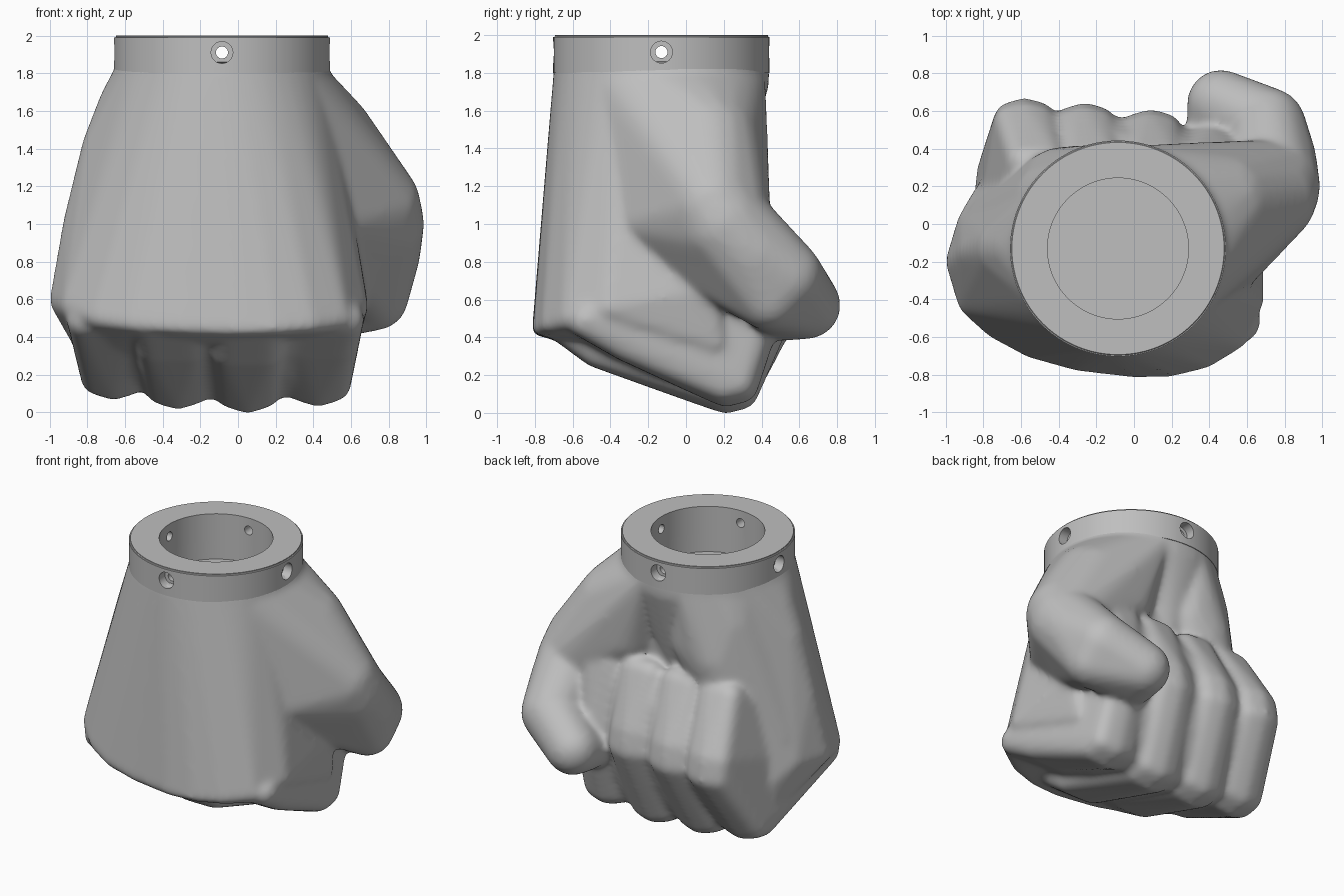
import bpy
import bmesh
import math
from mathutils import Matrix, Vector

default = bpy.data.objects.get("Cube")
if default:
    bpy.data.objects.remove(default)

grey = bpy.data.materials.new("plain grey")
grey.use_nodes = True
grey.diffuse_color = (0.52, 0.52, 0.52, 1)
grey.node_tree.nodes["Principled BSDF"].inputs["Base Color"].default_value = (0.52, 0.52, 0.52, 1)

WRIST = Vector((-0.085, -0.13, 0))
RADIUS = 0.573


def make_object(name, bm):
    mesh = bpy.data.meshes.new(name)
    bm.to_mesh(mesh)
    bm.free()
    obj = bpy.data.objects.new(name, mesh)
    bpy.context.collection.objects.link(obj)
    mesh.materials.append(grey)
    return obj


def add_hull(target, balls):
    """Skin a set of balls (x, y, z, radius) with one convex hull."""
    bm = bmesh.new()
    for x, y, z, r in balls:
        bmesh.ops.create_icosphere(bm, subdivisions=3, radius=r,
                                   matrix=Matrix.Translation((x, y, z)))
    bmesh.ops.delete(bm, geom=bm.faces[:] + bm.edges[:], context='EDGES_FACES')
    bmesh.ops.convex_hull(bm, input=bm.verts[:])
    loose = [v for v in bm.verts if not v.link_faces]
    bmesh.ops.delete(bm, geom=loose, context='VERTS')
    bmesh.ops.recalc_face_normals(bm, faces=bm.faces[:])
    mesh = bpy.data.meshes.new("hull")
    bm.to_mesh(mesh)
    bm.free()
    target.from_mesh(mesh)
    bpy.data.meshes.remove(mesh)


def wrist_ring(z, back_limit=1, left=-1, right=1):
    """Small balls around the wrist, limited to a range of x and y."""
    balls = []
    for i in range(48):
        a = i * math.tau / 48
        x = WRIST.x + 0.55 * math.cos(a)
        y = WRIST.y + 0.55 * math.sin(a)
        if left <= x <= right:
            balls.append((x, min(y, back_limit), z, 0.02))
    return balls


def add_cylinder(bm, radius, depth, matrix, segments=64):
    bmesh.ops.create_cone(bm, cap_ends=True, segments=segments, radius1=radius,
                          radius2=radius, depth=depth, matrix=matrix)


def cut(obj, cutter):
    mod = obj.modifiers.new("cut", 'BOOLEAN')
    mod.operation = 'DIFFERENCE'
    mod.solver = 'EXACT'
    mod.object = cutter
    cutter.hide_render = True


def bake(obj, angle):
    """Apply all modifiers and shade smooth below the given angle."""
    bpy.context.view_layer.update()
    graph = bpy.context.evaluated_depsgraph_get()
    mesh = bpy.data.meshes.new_from_object(obj.evaluated_get(graph))
    obj.modifiers.clear()
    obj.data = mesh
    mesh.shade_smooth()
    mesh.set_sharp_from_angle(angle=math.radians(angle))


fist_bm = bmesh.new()

# Wrist, sloping into the crease of the palm
add_hull(fist_bm, wrist_ring(1.74) + wrist_ring(1.84) + [(-0.1, 0.15, 1.25, 0.15)])

# Back of the hand, ending in the knuckle arc
add_hull(fist_bm, wrist_ring(1.82, back_limit=0.28) + [
    (-0.89, -0.2, 0.6, 0.11), (-0.84, -0.4, 0.57, 0.1),
    (-0.73, -0.54, 0.51, 0.07), (-0.55, -0.66, 0.475, 0.05),
    (-0.3, -0.74, 0.455, 0.04), (0.0, -0.775, 0.445, 0.04),
    (0.2, -0.77, 0.45, 0.04), (0.38, -0.715, 0.47, 0.05),
    (0.53, -0.6, 0.5, 0.07), (0.6, -0.4, 0.56, 0.09),
    (-0.82, -0.15, 1.0, 0.11), (-0.66, -0.13, 1.4, 0.17),
    (-0.55, -0.13, 1.6, 0.2), (-0.84, 0.0, 0.6, 0.1),
    (-0.77, 0.12, 0.5, 0.1), (-0.73, 0.14, 0.3, 0.1),
    (0.6, 0.1, 0.65, 0.08), (0.56, 0.15, 0.38, 0.08)])

# Heel of the palm, opposite the thumb, flowing into the outer edge
add_hull(fist_bm, wrist_ring(1.8, right=-0.22) + [
    (-0.4, 0.1, 1.52, 0.25), (-0.38, 0.18, 1.32, 0.23),
    (-0.48, 0.1, 1.0, 0.25), (-0.29, 0.17, 1.4, 0.24),
    (-0.68, -0.1, 1.1, 0.18), (-0.76, 0.02, 0.75, 0.13)])

# Thumb: fleshy base, middle part and tip folded over the fingers
joint = (0.74, 0.2, 1.0, 0.25)
bend = (0.71, 0.52, 0.72, 0.205)
under_bend = (0.73, 0.44, 0.61, 0.175)
add_hull(fist_bm, wrist_ring(1.8, left=0.04) + [
    (0.12, -0.1, 1.45, 0.3), (0.25, 0.2, 1.5, 0.22), (0.3, 0.22, 1.3, 0.2),
    (0.44, 0.1, 1.42, 0.3), (0.72, 0.14, 1.1, 0.25), (0.5, -0.22, 1.02, 0.16), joint])
add_hull(fist_bm, [(0.5, -0.2, 1.0, 0.16), (0.6, 0.1, 0.77, 0.15),
                   joint, (0.75, 0.34, 0.85, 0.22), bend, under_bend])
add_hull(fist_bm, [bend, under_bend, (0.46, 0.64, 0.57, 0.18),
                   (0.44, 0.52, 0.54, 0.16)])

# Fingers: x at knuckle, underside, fold and top; knuckle y, fold y, lowest z
fingers = {
    "little": (-0.71, -0.66, -0.58, -0.52, -0.46, 0.67, 0.07),
    "ring": (-0.37, -0.32, -0.26, -0.22, -0.66, 0.645, 0.02),
    "middle": (0.05, 0.05, 0.09, 0.11, -0.71, 0.61, 0.0),
    "index": (0.47, 0.425, 0.42, 0.42, -0.56, 0.54, 0.035),
}
core = []
for knuckle, under, fold, top, knuckle_y, fold_y, low in fingers.values():
    r = 0.095
    path = [(knuckle, knuckle_y + 0.03, 0.49, 0.2),
            ((knuckle + under) / 2, knuckle_y + 0.24, low + 0.335, 0.195),
            (under, 0.2, low + r + 0.02, 0.175),
            (under, 0.28, low + r + 0.035, 0.175),
            (fold, fold_y - r - 0.02, 0.62, 0.165),
            (fold, fold_y - r - 0.04, 0.74, 0.165),
            (top, 0.33, 1.1, 0.16)]
    # Middle of each finger stands slightly proud of its sides
    crown = [(under, 0.21, low + r - 0.005, r), (under, 0.29, low + r + 0.015, r),
             (fold, fold_y - r, 0.62, r), (fold, fold_y - r - 0.02, 0.74, r)]
    add_hull(fist_bm, crown + [(x + side * (half - r), y, z, r)
                               for x, y, z, half in path for side in (-1, 1)])
    core += [(x, y, z, r - 0.04) for x, y, z, half in path]

# Flesh between the fingers, keeping the grooves shallow
add_hull(fist_bm, core)

fist = make_object("fist", fist_bm)
remesh = fist.modifiers.new("merge", 'REMESH')
remesh.mode = 'VOXEL'
remesh.voxel_size = 0.018
soften = fist.modifiers.new("soften", 'SMOOTH')
soften.factor = 0.5
soften.iterations = 18

# Wrist collar with a slightly rounded rim
collar_bm = bmesh.new()
add_cylinder(collar_bm, RADIUS, 0.2, Matrix.Translation(WRIST + Vector((0, 0, 1.9))), 96)
rim = [e for e in collar_bm.edges if all(v.co.z > 1.99 for v in e.verts)]
bmesh.ops.bevel(collar_bm, geom=rim, offset=0.01, segments=3, affect='EDGES')
collar = make_object("wrist_collar", collar_bm)

# Bore through the collar and into the wrist
cutters = []
for name, radius, target in (("collar_bore", 0.374, collar), ("wrist_bore", 0.377, fist)):
    bore_bm = bmesh.new()
    add_cylinder(bore_bm, radius, 0.5, Matrix.Translation(WRIST + Vector((0, 0, 1.92))), 96)
    cutters.append(make_object(name, bore_bm))
    cut(target, cutters[-1])

# Four stepped screw holes around the collar
for i in range(4):
    turn = Matrix.Translation(WRIST + Vector((0, 0, 1.91))) @ Matrix.Rotation(i * math.pi / 2, 4, 'Z')
    for name, radius, depth, centre in (("screw_seat", 0.058, 0.2, RADIUS + 0.03),
                                        ("screw_hole", 0.032, 0.4, RADIUS - 0.1)):
        hole_bm = bmesh.new()
        place = turn @ Matrix.Translation((centre, 0, 0)) @ Matrix.Rotation(math.pi / 2, 4, 'Y')
        add_cylinder(hole_bm, radius, depth, place, 24)
        cutters.append(make_object(name, hole_bm))
        cut(collar, cutters[-1])

bake(fist, 50)
bake(collar, 30)
for cutter in cutters:
    bpy.data.objects.remove(cutter)
